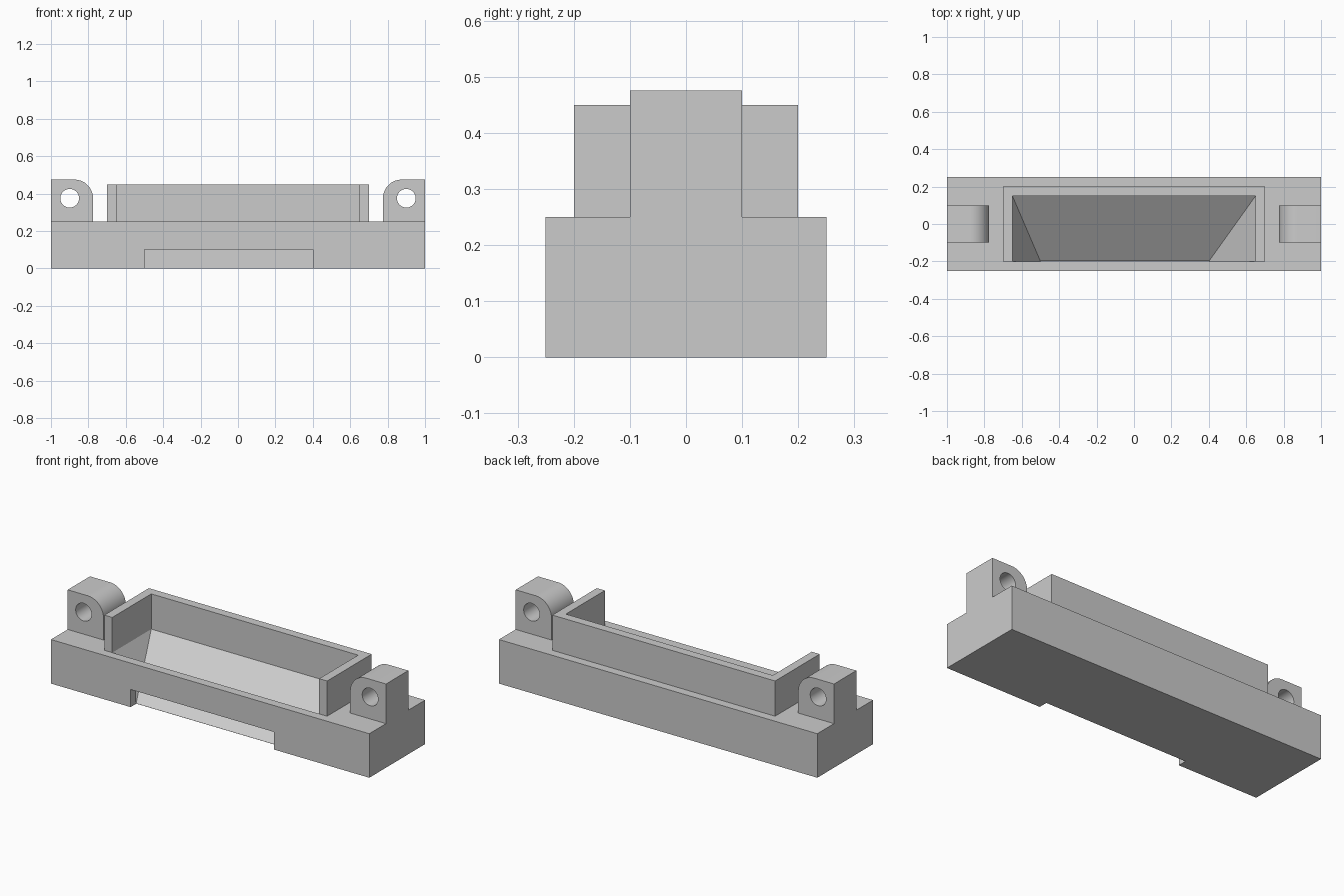
import bpy, bmesh, math
from mathutils import Vector

if "Cube" in bpy.data.objects:
    bpy.data.objects.remove(bpy.data.objects["Cube"], do_unlink=True)

grey = bpy.data.materials.new("light_grey")
grey.use_nodes = True
colour = (0.6, 0.6, 0.6, 1)
grey.diffuse_color = colour
grey.node_tree.nodes["Principled BSDF"].inputs["Base Color"].default_value = colour


def finish(name, bm):
    bmesh.ops.recalc_face_normals(bm, faces=bm.faces)
    mesh = bpy.data.meshes.new(name)
    bm.to_mesh(mesh)
    bm.free()
    mesh.materials.append(grey)
    obj = bpy.data.objects.new(name, mesh)
    bpy.context.collection.objects.link(obj)
    return obj


def prism(name, points, direction):
    """Extrude a closed outline along a direction."""
    bm = bmesh.new()
    face = bm.faces.new([bm.verts.new(p) for p in points])
    new = bmesh.ops.extrude_face_region(bm, geom=[face])["geom"]
    bmesh.ops.translate(bm, vec=Vector(direction),
                        verts=[v for v in new if isinstance(v, bmesh.types.BMVert)])
    return finish(name, bm)


def box(name, x0, x1, y0, y1, z0, z1):
    return prism(name, [(x0, y0, z0), (x1, y0, z0), (x1, y1, z0), (x0, y1, z0)],
                 (0, 0, z1 - z0))


def hull(name, points):
    bm = bmesh.new()
    for p in points:
        bm.verts.new(p)
    bmesh.ops.convex_hull(bm, input=bm.verts)
    bmesh.ops.dissolve_limit(bm, angle_limit=0.01, verts=bm.verts, edges=bm.edges)
    return finish(name, bm)


def cut(obj, cutter):
    """Subtract the cutter, apply the result and remove the cutter."""
    cutter.hide_render = True
    mod = obj.modifiers.new("cut", "BOOLEAN")
    mod.operation = "DIFFERENCE"
    mod.solver = "EXACT"
    mod.object = cutter
    bpy.ops.object.select_all(action="DESELECT")
    bpy.context.view_layer.objects.active = obj
    obj.select_set(True)
    bpy.ops.object.modifier_apply(modifier=mod.name)
    bpy.data.objects.remove(cutter, do_unlink=True)


# Base block with a sloping chute that leaves through a slot in the front
base = box("base", -1, 1, -0.25, 0.25, 0, 0.25)
TOP, FRONT, BACK, HALF = 0.25, -0.2, 0.15, 0.65
rim = [(x, y, z) for x in (-HALF, HALF) for y in (FRONT, BACK) for z in (TOP, TOP + 0.1)]
cut(base, hull("chute_cutter", rim + [(-0.5, FRONT, 0), (0.4, FRONT, 0)]))
cut(base, box("slot_cutter", -0.5, 0.4, -0.4, FRONT + 0.001, -0.1, 0.1))

# Three-sided hopper wall, open at the front
outline = [(-0.7, -0.2), (-0.7, 0.2), (0.7, 0.2), (0.7, -0.2),
           (HALF, FRONT), (HALF, BACK), (-HALF, BACK), (-HALF, FRONT)]
prism("hopper_wall", [(x, y, TOP) for x, y in outline], (0, 0, 0.2))

# Mounting lugs, rounded on the inner top corner, with a pin hole
for side, label in ((1, "left"), (-1, "right")):
    profile = [(0.775, TOP), (1, TOP), (1, 0.475)]
    for i in range(17):
        a = math.pi / 2 * (1 + i / 16)
        profile.append((0.875 + 0.1 * math.cos(a), 0.375 + 0.1 * math.sin(a)))
    lug = prism(label + "_lug", [(side * x, -0.1, z) for x, z in profile], (0, 0.2, 0))
    ring = [2 * math.pi * i / 32 for i in range(32)]
    cut(lug, prism("hole_cutter", [(side * 0.9 + 0.05 * math.cos(a), -0.2,
                                    0.375 + 0.05 * math.sin(a)) for a in ring], (0, 0.4, 0)))
    bpy.ops.object.shade_smooth_by_angle(angle=math.radians(30))
